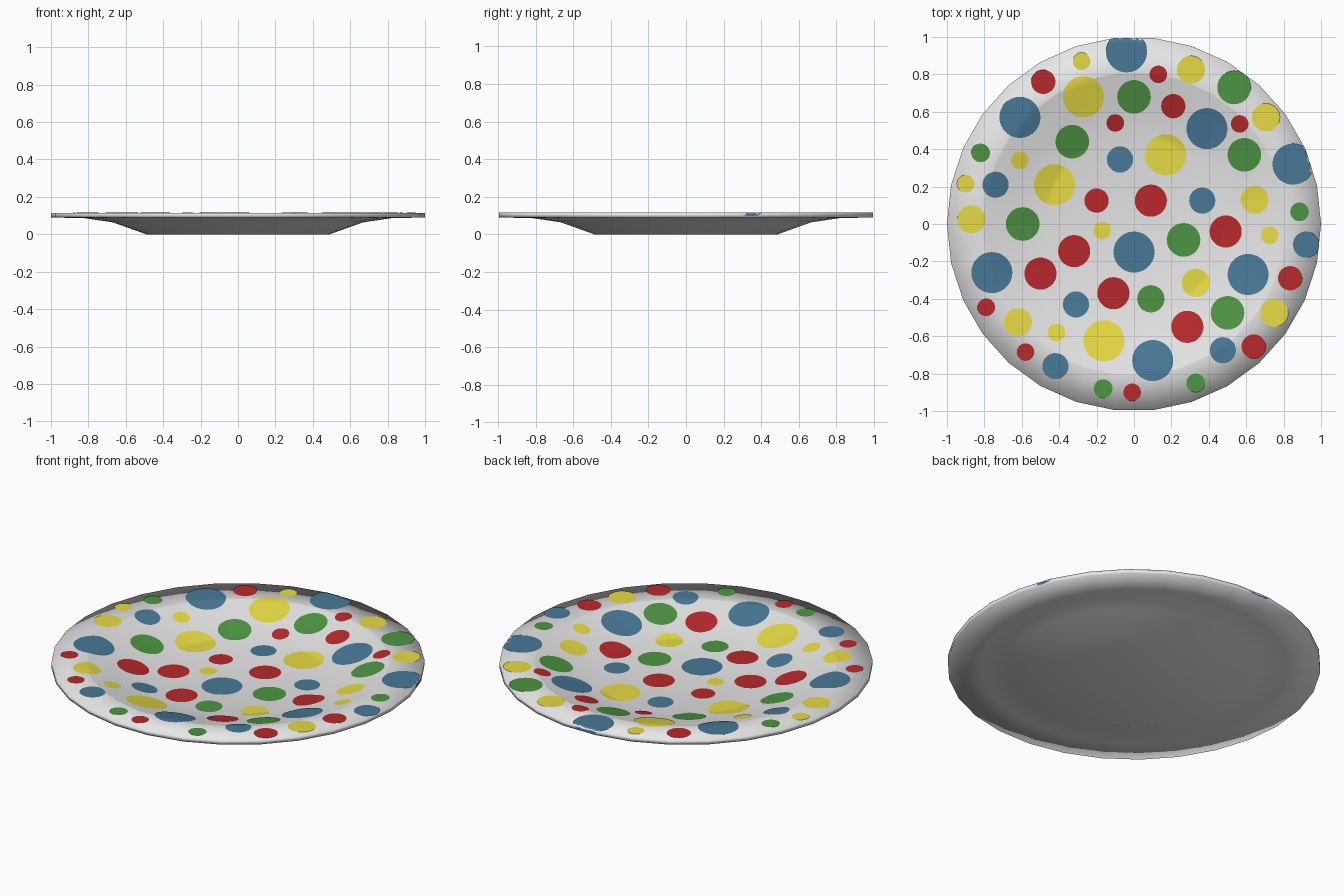
import bpy, bmesh, math

if "Cube" in bpy.data.objects:
    bpy.data.objects.remove(bpy.data.objects["Cube"])

SIDES = 30
STEP = 2 * math.pi / SIDES
RIM_Z = 0.115
# Upper surface from the centre to the rim, then the underside back in (radius, z)
TOP = [(0.0, 0.027), (0.48, 0.027), (0.65, 0.07), (0.81, RIM_Z - 0.003), (1.0, RIM_Z)]
UNDER = [(1.0, 0.09), (0.82, 0.086), (0.67, 0.064), (0.49, 0.0), (0.0, 0.0)]


def material(name, rgb):
    m = bpy.data.materials.new(name)
    m.diffuse_color = (*rgb, 1)
    m.use_nodes = True
    m.node_tree.nodes["Principled BSDF"].inputs["Base Color"].default_value = m.diffuse_color
    return m


WHITE = material("white", (0.87, 0.87, 0.87))
RED = material("red", (0.48, 0.022, 0.025))
GREEN = material("green", (0.075, 0.30, 0.056))
BLUE = material("blue", (0.065, 0.19, 0.31))
YELLOW = material("yellow", (0.90, 0.80, 0.065))


def finish(bm, name, mat):
    me = bpy.data.meshes.new(name)
    bm.to_mesh(me)
    bm.free()
    me.materials.append(mat)
    ob = bpy.data.objects.new(name, me)
    bpy.context.collection.objects.link(ob)
    return ob


# Plate: the profile turned around z, with a crease where the rim meets the well
def build_plate():
    bm = bmesh.new()
    rings = []
    for r, z in TOP + UNDER:
        if r == 0:
            rings.append([bm.verts.new((0, 0, z))] * SIDES)
        else:
            rings.append([bm.verts.new((r * math.cos(i * STEP), r * math.sin(i * STEP), z))
                          for i in range(SIDES)])
    for a, b in zip(rings, rings[1:]):
        for i in range(SIDES):
            j = (i + 1) % SIDES
            corners = list(dict.fromkeys((a[i], b[i], b[j], a[j])))
            bm.faces.new(corners).smooth = True
    for i in range(SIDES):
        edge = bm.edges.get((rings[3][i], rings[3][(i + 1) % SIDES]))
        edge.smooth = False
    bmesh.ops.recalc_face_normals(bm, faces=bm.faces)
    finish(bm, "plate", WHITE)


# Lay a point on the faceted upper surface, folding it over the outer edge
def on_plate(x, y, lift=0.002):
    ang = math.atan2(y, x) % STEP - STEP / 2
    r = math.hypot(x, y) * math.cos(ang) / math.cos(STEP / 2)
    if r > 1:
        s = (1 + lift * 0.5) / r
        return x * s, y * s, RIM_Z + lift - min(r - 1, 0.02)
    for (r0, z0), (r1, z1) in zip(TOP, TOP[1:]):
        if r <= r1:
            return x, y, z0 + (z1 - z0) * (r - r0) / (r1 - r0) + lift


# Dots of one colour: thin discs of concentric rings that follow the plate
def build_dots(name, mat, groups):
    bm = bmesh.new()
    n, layers = 28, 6
    for radius, centres in groups.items():
        for cx, cy in centres:
            centre = bm.verts.new(on_plate(cx, cy))
            prev = [centre] * n
            for k in range(1, layers + 1):
                rr = radius * k / layers
                ring = [bm.verts.new(on_plate(cx + rr * math.cos(2 * math.pi * i / n),
                                              cy + rr * math.sin(2 * math.pi * i / n)))
                        for i in range(n)]
                for i in range(n):
                    j = (i + 1) % n
                    f = bm.faces.new(list(dict.fromkeys((prev[i], ring[i], ring[j], prev[j]))))
                    f.smooth = True
                prev = ring
    finish(bm, name, mat)


build_plate()
build_dots("blue_dots", BLUE, {
    0.11: [(-.04, .92), (-.61, .57), (.39, .51), (.85, .32), (0, -.15), (-.76, -.26),
           (.61, -.27), (.1, -.73)],
    0.07: [(-.075, .345), (-.74, .21), (.365, .125), (.92, -.11), (-.31, -.43),
           (-.42, -.76), (.475, -.675)]})
build_dots("green_dots", GREEN, {
    0.09: [(0, .68), (.535, .73), (-.33, .44), (.59, .37), (-.595, 0), (.265, -.085),
           (.5, -.475)],
    0.073: [(.09, -.4)],
    0.05: [(-.82, .38), (.885, .065), (-.165, -.88), (.33, -.85)]})
build_dots("red_dots", RED, {
    0.086: [(.09, .125), (.49, -.04), (-.32, -.145), (-.5, -.265), (-.11, -.37), (.285, -.55)],
    0.065: [(-.485, .76), (.21, .63), (-.2, .125), (.835, -.29), (.64, -.655)],
    0.047: [(.13, .8), (-.1, .54), (.565, .535), (-.79, -.445), (-.58, -.685), (-.01, -.9)]})
build_dots("yellow_dots", YELLOW, {
    0.11: [(-.27, .68), (.17, .37), (-.425, .21), (-.16, -.625)],
    0.075: [(.305, .825), (.705, .57), (.645, .13), (-.87, .025), (.33, -.315),
            (-.62, -.525), (.75, -.475)],
    0.047: [(-.28, .87), (-.61, .34), (-.9, .215), (-.17, -.035), (.725, -.06), (-.415, -.58)]})
